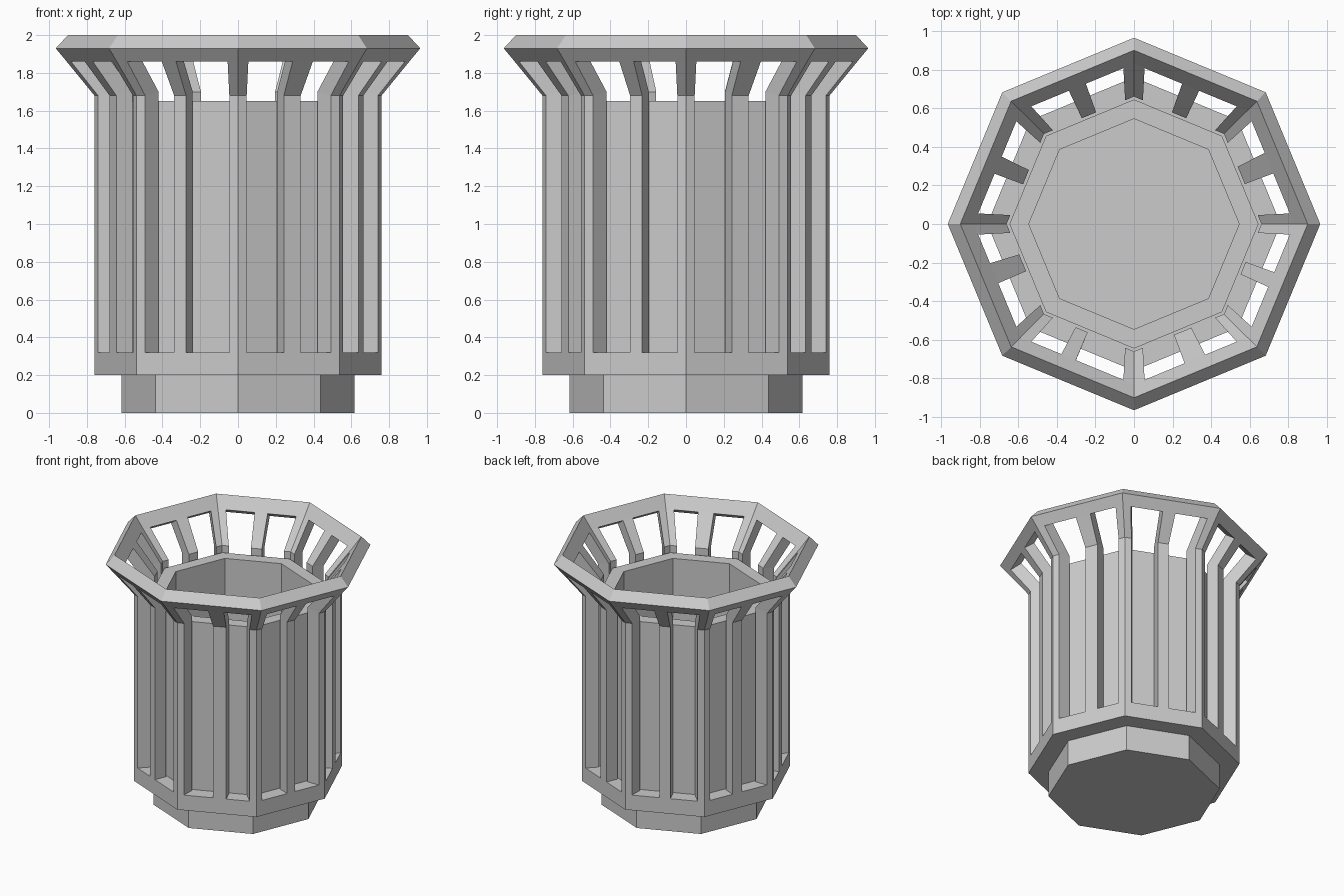
import bpy, bmesh, math
from mathutils import Vector

cube = bpy.data.objects.get("Cube")
if cube:
    bpy.data.objects.remove(cube, do_unlink=True)

SIDES = 8
STEP = math.tau / SIDES
COS, TAN = math.cos(STEP / 2), math.tan(STEP / 2)
R = 0.76  # corner radius of the slatted shell

grey = bpy.data.materials.new("painted_grey")
grey.use_nodes = True
COLOUR = (0.6, 0.6, 0.6, 1)
grey.diffuse_color = COLOUR
grey.node_tree.nodes["Principled BSDF"].inputs["Base Color"].default_value = COLOUR


def make_object(name, bm):
    bmesh.ops.remove_doubles(bm, verts=bm.verts, dist=1e-5)
    bmesh.ops.recalc_face_normals(bm, faces=bm.faces)
    mesh = bpy.data.meshes.new(name)
    bm.to_mesh(mesh)
    bm.free()
    mesh.materials.append(grey)
    obj = bpy.data.objects.new(name, mesh)
    bpy.context.collection.objects.link(obj)
    return obj


def loft(bm, rings, closed=False):
    """Join equal rings of points; cap both ends unless the loop closes."""
    loops = [[bm.verts.new(p) for p in ring] for ring in rings]
    pairs = list(zip(loops, loops[1:]))
    if closed:
        pairs.append((loops[-1], loops[0]))
    else:
        bm.faces.new(loops[0])
        bm.faces.new(loops[-1])
    for a, b in pairs:
        for i in range(len(a)):
            j = (i + 1) % len(a)
            bm.faces.new((a[i], a[j], b[j], b[i]))


def octagon(name, profile, closed=False):
    rings = [[(r * math.cos(i * STEP), r * math.sin(i * STEP), z)
              for i in range(SIDES)] for r, z in profile]
    bm = bmesh.new()
    loft(bm, rings, closed)
    return make_object(name, bm)


# Slat side profile: outer and inner (radius, height) at foot, bend and top
SLAT = [((R, 0.32), (0.66, 0.32)),
        ((R, 1.68), (0.66, 1.7)),
        ((0.907, 1.86), (0.83, 1.91))]


def slat(name, angle, width, shift=0, corner=False):
    u = Vector((math.cos(angle), math.sin(angle), 0))
    t = Vector((-u.y, u.x, 0))
    half = width / 2
    rings = []
    for outer, inner in SLAT:
        k = outer[0] / R  # slats widen with the flare

        def row(point):
            r, z = point
            up = Vector((0, 0, z))
            if corner:
                side = u * (r - half * k * TAN)
                return [side - t * half * k + up, u * r + up, side + t * half * k + up]
            base = u * r * COS + t * shift * k + up
            return [base - t * half * k, base + t * half * k]

        rings.append(row(outer) + row(inner)[::-1])
    bm = bmesh.new()
    loft(bm, rings)
    return make_object(name, bm)


# Foot, base ledge and inner bin
octagon("foot", [(0.617, 0), (0.617, 0.2)])
octagon("base_ledge", [(R, 0.2), (R, 0.32)])
octagon("inner_bin", [(0.645, 0.32), (0.645, 1.65), (0.545, 1.65), (0.545, 0.33)])

# Flared top rim
octagon("top_rim", [(0.907, 1.86), (0.965, 1.93), (0.9, 2.0), (0.83, 1.91)], closed=True)

# Slats on the corners, and slightly uneven ones along each side
SIDE_SLATS = [(0.097, 0.02), (0.08, 0), (0.08, 0), (0.08, -0.01),
              (0.094, -0.035), (0.068, -0.041), (0.097, 0.02), (0.069, 0.005)]
for i, (width, shift) in enumerate(SIDE_SLATS):
    slat(f"corner_slat_{i + 1}", i * STEP, 0.092, corner=True)
    slat(f"side_slat_{i + 1}", (i + 0.5) * STEP, width, shift)
